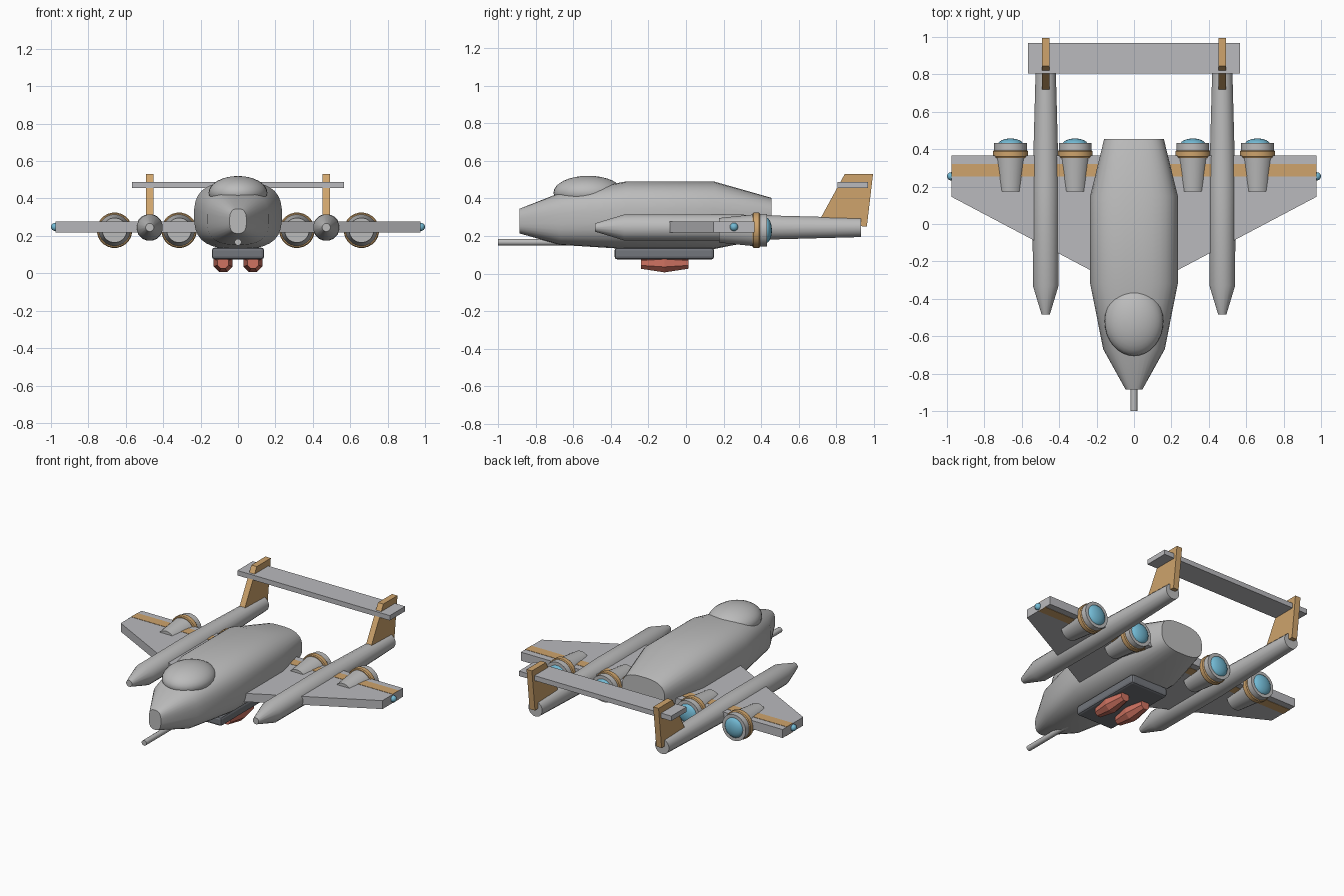
import bpy, bmesh, math
from mathutils import Vector

if "Cube" in bpy.data.objects:
    bpy.data.objects.remove(bpy.data.objects["Cube"])


def material(name, rgb):
    m = bpy.data.materials.new(name)
    m.use_nodes = True
    m.diffuse_color = (*rgb, 1)
    m.node_tree.nodes["Principled BSDF"].inputs["Base Color"].default_value = (*rgb, 1)
    return m


GREY = material("hull grey", (0.5, 0.5, 0.5))
PANEL = material("wing grey", (0.49, 0.49, 0.51))
DARK = material("dark grey", (0.17, 0.18, 0.2))
TAN = material("tan trim", (0.62, 0.37, 0.15))
BLUE = material("glow blue", (0.17, 0.49, 0.66))
RED = material("pod red", (0.62, 0.17, 0.12))


def finish(name, bm, mat, smooth=None):
    bmesh.ops.recalc_face_normals(bm, faces=bm.faces[:])
    mesh = bpy.data.meshes.new(name)
    bm.to_mesh(mesh)
    bm.free()
    mesh.materials.append(mat)
    ob = bpy.data.objects.new(name, mesh)
    bpy.context.collection.objects.link(ob)
    if smooth:
        bpy.ops.object.select_all(action='DESELECT')
        ob.select_set(True)
        bpy.context.view_layer.objects.active = ob
        bpy.ops.object.shade_smooth_by_angle(angle=math.radians(smooth))
    return ob


def loft(name, stations, mat, sides=16, x=0, power=2, smooth=30):
    """Skin rounded sections given as (y, half width, bottom z, top z)."""
    bm = bmesh.new()
    rings = []
    for y, w, lo, hi in stations:
        ring = []
        for i in range(sides):
            a = math.tau * (i + 0.5) / sides
            c, s = math.cos(a), math.sin(a)
            px = math.copysign(abs(c) ** (2 / power), c) * w
            pz = math.copysign(abs(s) ** (2 / power), s) * (hi - lo) / 2
            ring.append(bm.verts.new((x + px, y, (lo + hi) / 2 + pz)))
        rings.append(ring)
    for a, b in zip(rings, rings[1:]):
        for i in range(sides):
            j = (i + 1) % sides
            bm.faces.new((a[i], a[j], b[j], b[i]))
    bm.faces.new(rings[0])
    bm.faces.new(rings[-1])
    return finish(name, bm, mat, smooth)


def tube(name, profile, mat, x, z, sides=16, smooth=30):
    """Round body along y from (y, radius) pairs."""
    return loft(name, [(y, r, z - r, z + r) for y, r in profile], mat, sides, x, 2, smooth)


def prism(name, outline, offset, mat):
    """Extrude a flat outline of 3D points by an offset."""
    bm = bmesh.new()
    face = bm.faces.new([bm.verts.new(p) for p in outline])
    made = bmesh.ops.extrude_face_region(bm, geom=[face])["geom"]
    verts = [v for v in made if isinstance(v, bmesh.types.BMVert)]
    bmesh.ops.translate(bm, verts=verts, vec=offset)
    return finish(name, bm, mat)


def box(name, lo, hi, mat):
    outline = [(lo[0], lo[1], lo[2]), (hi[0], lo[1], lo[2]),
               (hi[0], hi[1], lo[2]), (lo[0], hi[1], lo[2])]
    return prism(name, outline, (0, 0, hi[2] - lo[2]), mat)


def ellipsoid(name, centre, radii, mat, segs=32):
    bm = bmesh.new()
    bmesh.ops.create_uvsphere(bm, u_segments=segs, v_segments=segs // 2, radius=1)
    bmesh.ops.scale(bm, vec=radii, verts=bm.verts[:])
    bmesh.ops.translate(bm, vec=centre, verts=bm.verts[:])
    return finish(name, bm, mat, 60)


# Fuselage, canopy and nose probe
loft("fuselage", [(-0.885, 0.045, 0.213, 0.345), (-0.67, 0.165, 0.152, 0.43),
                  (-0.32, 0.235, 0.13, 0.49), (0.15, 0.235, 0.13, 0.49),
                  (0.455, 0.16, 0.19, 0.403)], GREY, 32, 0, 2.8, 35)
ellipsoid("canopy", (0, -0.52, 0.43), (0.157, 0.185, 0.09), GREY)
tube("nose_probe", [(-1.0, 0.018), (-0.55, 0.018)], GREY, 0, 0.167, 12, 40)

# Belly tray
tray = box("belly_tray", (-0.14, -0.38, 0.075), (0.14, 0.15, 0.137), DARK)
bevel = tray.modifiers.new("soft edges", 'BEVEL')
bevel.width = 0.015
bevel.segments = 2

# Tailplane bridging both booms
box("tailplane", (-0.568, 0.805, 0.455), (0.568, 0.968, 0.488), PANEL)

for side, s in (("left", 1), ("right", -1)):
    # Swept wing and its painted band on both faces
    prism(f"{side}_wing", [(0, -0.37, 0.219), (s * 0.975, 0.145, 0.219),
                           (s * 0.975, 0.365, 0.219), (0, 0.365, 0.219)],
          (0, 0, 0.057), PANEL)
    for label, z in (("upper", 0.274), ("lower", 0.217)):
        x0, x1 = sorted((s * 0.1, s * 0.975))
        box(f"{side}_{label}_wing_band", (x0, 0.255, z), (x1, 0.32, z + 0.004), TAN)
    ellipsoid(f"{side}_tip_light", (s * 0.978, 0.255, 0.248), (0.022,) * 3, BLUE, 16)

    # Tail boom and fin
    x = s * 0.472
    tube(f"{side}_boom", [(-0.485, 0.022), (-0.33, 0.07), (0.2, 0.072), (0.93, 0.052)],
         GREY, x, 0.245, 16, 25)
    prism(f"{side}_fin", [(x - 0.02, 0.7, 0.265), (x - 0.02, 0.845, 0.53),
                          (x - 0.02, 0.995, 0.53), (x - 0.02, 0.962, 0.25)],
          (0.04, 0, 0), TAN)

    # Engines: nacelle, trim ring, nozzle and glowing exhaust
    for label, ex in (("inner", 0.315), ("outer", 0.66)):
        name, x, z = f"{side}_{label}", s * ex, 0.23
        tube(f"{name}_nacelle", [(0.175, 0.066), (0.36, 0.085)], GREY, x, z, 24)
        tube(f"{name}_ring", [(0.354, 0.09), (0.36, 0.095), (0.388, 0.095), (0.394, 0.09)],
             TAN, x, z, 24)
        tube(f"{name}_nozzle", [(0.39, 0.088), (0.432, 0.088)], GREY, x, z, 24)
        ellipsoid(f"{name}_exhaust", (x, 0.425, z), (0.068, 0.032, 0.068), BLUE, 24)

    # Faceted belly pod
    tube(f"{side}_belly_pod", [(-0.24, 0.033), (-0.115, 0.054), (0.012, 0.033)],
         RED, s * 0.08, 0.056, 8, None)
